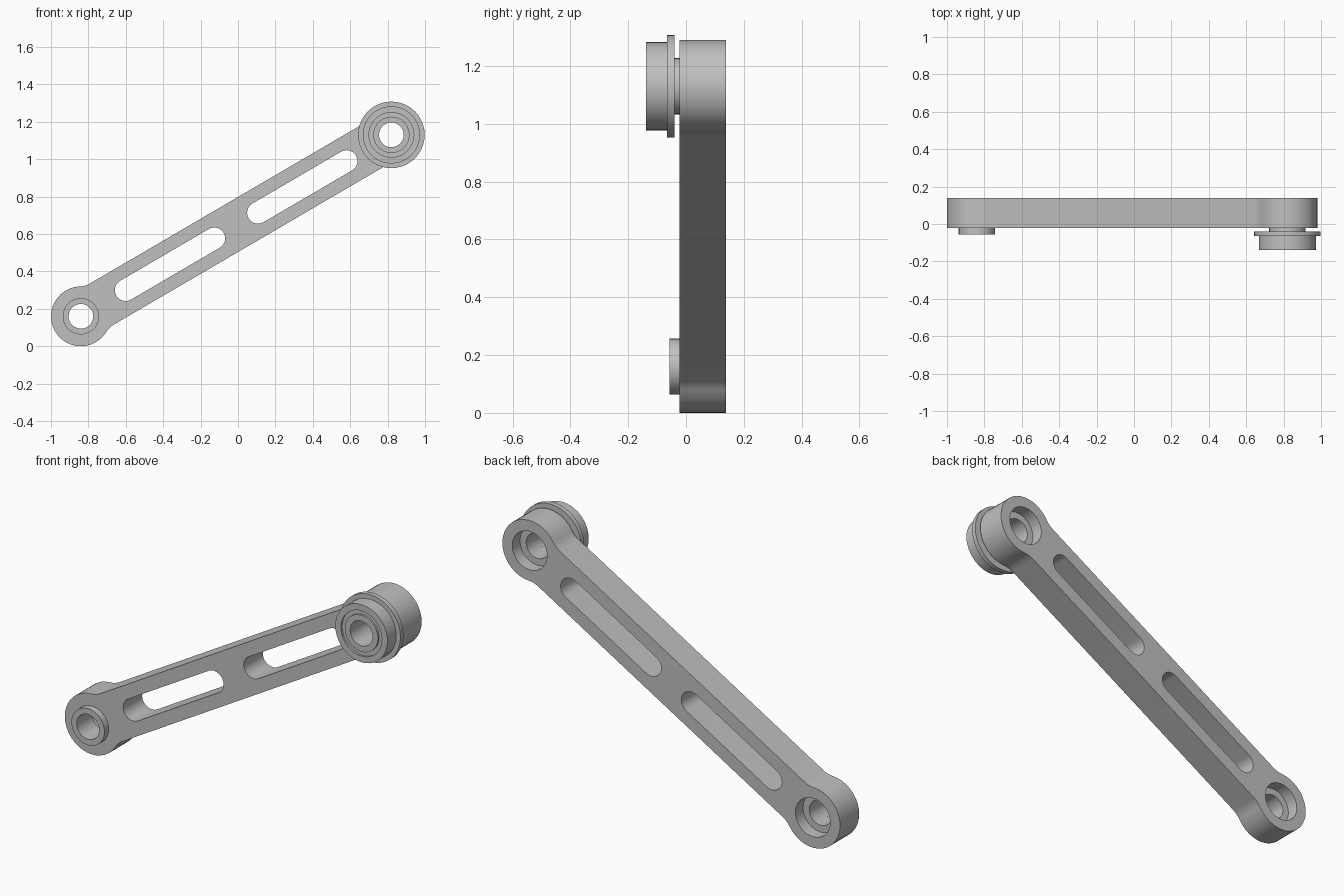
import bpy, bmesh
from math import sin, cos, pi, atan2, hypot, sqrt, radians
from mathutils import Matrix

cube = bpy.data.objects.get("Cube")
if cube:
    bpy.data.objects.remove(cube)

steel = bpy.data.materials.new("grey metal")
steel.use_nodes = True
GREY = (0.53, 0.53, 0.53, 1)
steel.diffuse_color = GREY
steel.node_tree.nodes["Principled BSDF"].inputs["Base Color"].default_value = GREY

# Pivot centres (x, z) and main sizes
LOW, HIGH = (-0.84, 0.16), (0.82, 1.13)
FRONT, BACK = -0.022, 0.138
END_R, HALF_W, FILLET, BORE, BOSS = 0.16, 0.127, 0.12, 0.066, 0.097
SEG = 40

dx, dz = HIGH[0] - LOW[0], HIGH[1] - LOW[1]
half = hypot(dx, dz) / 2
PLACE = (Matrix.Translation(((LOW[0] + HIGH[0]) / 2, 0, (LOW[1] + HIGH[1]) / 2))
         @ Matrix.Rotation(-atan2(dz, dx), 4, 'Y'))


def finish(name, bm):
    bmesh.ops.recalc_face_normals(bm, faces=bm.faces)
    mesh = bpy.data.meshes.new(name)
    bm.to_mesh(mesh)
    bm.free()
    mesh.materials.append(steel)
    obj = bpy.data.objects.new(name, mesh)
    bpy.context.collection.objects.link(obj)
    return obj


def arc(cx, cz, r, a0, a1, n):
    return [(cx + r * cos(a0 + (a1 - a0) * i / n), cz + r * sin(a0 + (a1 - a0) * i / n))
            for i in range(n + 1)]


def prism(name, outline, y0, y1):
    """Extrude an outline, given along the arm, through its thickness."""
    bm = bmesh.new()
    face = bm.faces.new([bm.verts.new((u, y0, v)) for u, v in outline])
    new = bmesh.ops.extrude_face_region(bm, geom=[face])["geom"]
    bmesh.ops.translate(bm, vec=(0, y1 - y0, 0),
                        verts=[g for g in new if isinstance(g, bmesh.types.BMVert)])
    bm.transform(PLACE)
    return finish(name, bm)


def lathe(name, profile, centre):
    """Revolve a closed (radius, y) profile about a pivot."""
    bm = bmesh.new()
    rings = [[bm.verts.new((centre[0] + r * cos(2 * pi * i / SEG), y,
                            centre[1] + r * sin(2 * pi * i / SEG)))
              for r, y in profile] for i in range(SEG)]
    n = len(profile)
    for i in range(SEG):
        a, b = rings[i], rings[(i + 1) % SEG]
        for j in range(n):
            k = (j + 1) % n
            bm.faces.new((a[j], a[k], b[k], b[j]))
    return finish(name, bm)


# Arm outline: round ends blended into a straight bar
c = sqrt((END_R + FILLET) ** 2 - (HALF_W + FILLET) ** 2)
t = atan2(HALF_W + FILLET, -c)
quarter = (arc(half, 0, END_R, 0, t, 12)
           + arc(half - c, HALF_W + FILLET, FILLET, t - pi, -pi / 2, 5)[1:])
upper = quarter + [(-u, v) for u, v in reversed(quarter)]
outline = upper[:-1] + [(-u, -v) for u, v in upper[:-1]]
arm = prism("arm", outline, FRONT, BACK)

# Cutters: two slots, two bores, two rear counterbores
cutters = []
for s in (-1, 1):
    a, b = sorted((s * 0.135, s * (half - 0.277)))
    slot = arc(b, 0, 0.058, -pi / 2, pi / 2, 12) + arc(a, 0, 0.058, pi / 2, 3 * pi / 2, 12)
    cutters.append(prism("slot_cutter", slot, FRONT - 0.1, BACK + 0.1))
    for r, y0 in ((BORE, FRONT - 0.1), (0.102, BACK - 0.065)):
        circle = arc(s * half, 0, r, 0, 2 * pi, SEG)[:-1]
        cutters.append(prism("bore_cutter", circle, y0, BACK + 0.1))

bpy.context.view_layer.objects.active = arm
for cutter in cutters:
    cutter.hide_render = True
    mod = arm.modifiers.new("cut", 'BOOLEAN')
    mod.operation = 'DIFFERENCE'
    mod.solver = 'EXACT'
    mod.object = cutter
    bpy.ops.object.modifier_apply(modifier=mod.name)
    bpy.data.objects.remove(cutter)

# Plain boss on the lower pivot
boss = lathe("lower_boss", [(BORE, -0.057), (BOSS, -0.057), (BOSS, FRONT), (BORE, FRONT)], LOW)

# Flanged bearing with a shallow face groove, on a neck at the upper pivot
bearing = lathe("upper_bearing", [
    (BORE, -0.138), (BOSS, -0.138), (BOSS, -0.128), (0.12, -0.128), (0.12, -0.138),
    (0.153, -0.138), (0.153, -0.065), (0.178, -0.065), (0.178, -0.04),
    (BOSS, -0.04), (BOSS, FRONT), (BORE, FRONT)], HIGH)

# Smooth the round walls, keep the rims sharp
bpy.ops.object.select_all(action='DESELECT')
for obj in (arm, boss, bearing):
    obj.select_set(True)
bpy.context.view_layer.objects.active = arm
bpy.ops.object.shade_smooth_by_angle(angle=radians(30))
